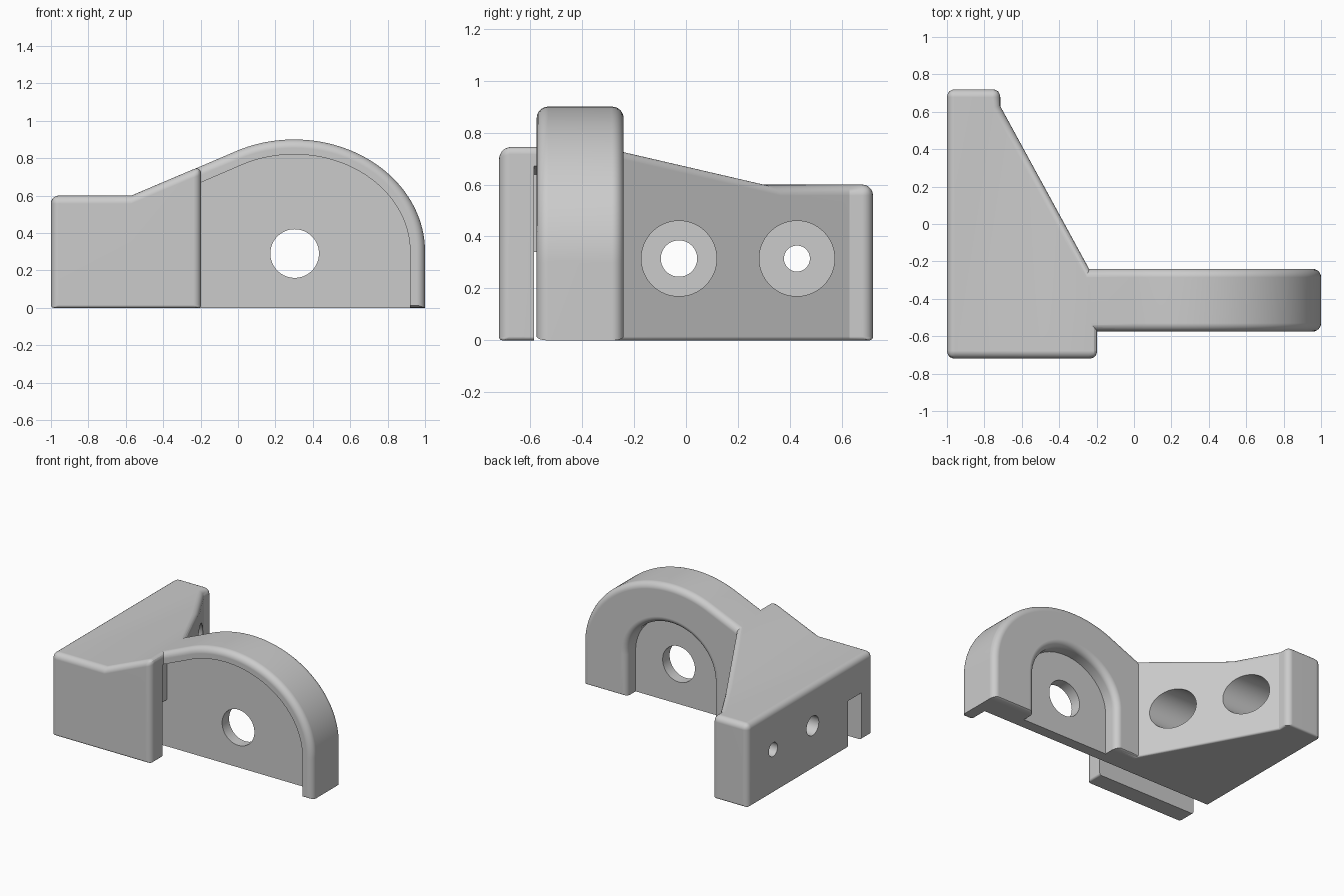
import bpy, bmesh, math
from mathutils import Matrix

old = bpy.data.objects.get("Cube")
if old:
    bpy.data.objects.remove(old, do_unlink=True)

grey = bpy.data.materials.new("plain grey")
grey.use_nodes = True
colour = (0.6, 0.6, 0.6, 1)
grey.diffuse_color = colour
grey.node_tree.nodes["Principled BSDF"].inputs["Base Color"].default_value = colour

BASE, KNEE, RISE = 0.6, -0.57, 0.4246
ROUND = 0.045


def add_object(name, bm):
    bmesh.ops.recalc_face_normals(bm, faces=bm.faces)
    mesh = bpy.data.meshes.new(name)
    bm.to_mesh(mesh)
    bm.free()
    mesh.materials.append(grey)
    ob = bpy.data.objects.new(name, mesh)
    bpy.context.collection.objects.link(ob)
    return ob


def loft(name, rings):
    """Skin a list of equal-length outlines and cap both ends."""
    bm = bmesh.new()
    loops = [[bm.verts.new(p) for p in ring] for ring in rings]
    for a, b in zip(loops, loops[1:]):
        for i in range(len(a)):
            j = (i + 1) % len(a)
            bm.faces.new((a[i], a[j], b[j], b[i]))
    bm.faces.new(loops[0])
    bm.faces.new(loops[-1])
    return add_object(name, bm)


def arch(y, grow, left, bottom):
    """Elliptic arch that runs off to the left in a straight slope."""
    pts = [(left, y, bottom), (1 + grow, y, bottom)]
    for i in range(49):
        t = math.radians(115.4) * i / 48
        pts.append((0.3 + (0.7 + grow) * math.cos(t), y,
                    0.3 + (0.6 + grow) * math.sin(t)))
    x, _, z = pts[-1]
    pts.append((left, y, z - 0.43 * (x - left)))
    return pts


def pocket(y, grow):
    """Round-topped opening, open at the bottom."""
    pts = [(-0.05 - grow, y, -0.1), (0.65 + grow, y, -0.1)]
    for i in range(41):
        t = math.pi * i / 40
        pts.append((0.3 + (0.35 + grow) * math.cos(t), y,
                    0.3 + (0.32 + grow) * math.sin(t)))
    return pts


def circle(x, radius, y, z):
    """Ring of points facing along x."""
    turns = [math.tau * i / 64 for i in range(64)]
    return [(x, y + radius * math.cos(t), z + radius * math.sin(t))
            for t in turns]


def bake(ob):
    """Replace the mesh by its modified result."""
    bpy.context.view_layer.update()
    graph = bpy.context.evaluated_depsgraph_get()
    mesh = bpy.data.meshes.new_from_object(ob.evaluated_get(graph))
    ob.modifiers.clear()
    ob.data = mesh


def combine(ob, tool, operation):
    mod = ob.modifiers.new(operation, "BOOLEAN")
    mod.operation, mod.solver, mod.object = operation, "EXACT", tool
    bake(ob)
    bpy.data.objects.remove(tool, do_unlink=True)


# Mounting block: footprint raised to a level and then sloping top
bm = bmesh.new()
footprint = [(-1, -0.72), (-0.197, -0.72), (-0.197, -0.319),
             (-0.715, 0.63), (-0.715, 0.72), (-1, 0.72)]
bm.faces.new([bm.verts.new((x, y, 0)) for x, y in footprint])
bmesh.ops.bisect_plane(bm, geom=bm.verts[:] + bm.edges[:] + bm.faces[:],
                       plane_co=(KNEE, 0, 0), plane_no=(1, 0, 0))
raised = bmesh.ops.extrude_face_region(bm, geom=bm.faces[:])["geom"]
for v in raised:
    if isinstance(v, bmesh.types.BMVert):
        v.co.z = BASE + max(0, v.co.x - KNEE) * RISE
bmesh.ops.recalc_face_normals(bm, faces=bm.faces)
weight = bm.edges.layers.float.new("bevel_weight_edge")
for e in bm.edges:
    if len(e.link_faces) == 2 and e.calc_face_angle_signed() > 0.6:
        low = max(v.co.z for v in e.verts) < 0.01
        e[weight] = 0.35 if low else 1
block = add_object("bracket_body", bm)
bevel = block.modifiers.new("rounding", "BEVEL")
bevel.limit_method, bevel.width, bevel.segments = "WEIGHT", 0.042, 5
bevel.use_clamp_overlap = False
bake(block)

# Two counterbored mounting holes, cut with stepped cylinders
for y, radius in ((-0.027, 0.07), (0.427, 0.05)):
    steps = ((-1.1, radius), (-0.88, radius), (-0.88, 0.145), (-0.1, 0.145))
    combine(block, loft("mounting_hole", [circle(x, r, y, 0.315)
                                          for x, r in steps]), "DIFFERENCE")

# Arched arm with rounded front and back rims
quarter = [math.pi / 2 * i / 6 for i in range(7)]
curve = [(ROUND * (1 - math.sin(t)), ROUND * (1 - math.cos(t)))
         for t in quarter]
front = [(-0.575 + d, -g) for d, g in reversed(curve)]
back = [(-0.24 - d, -g) for d, g in curve]
arm = loft("arm", [arch(y, g, -0.3, -g * 0.33) for y, g in front + back])
combine(block, arm, "UNION")

# Front recess and the slot that carries on through the block
combine(block, loft("recess", [arch(y, -0.08, -0.27, -0.1)
                               for y in (-0.585, -0.43)]), "DIFFERENCE")
bm = bmesh.new()
bmesh.ops.create_cube(bm, size=1)
bm.transform(Matrix.Translation((-0.66, -0.508, 0.12))
             @ Matrix.Diagonal((0.9, 0.154, 0.44, 1)))
combine(block, add_object("slot", bm), "DIFFERENCE")

# Back pocket with a flared lip
flare = [(-0.35, 0)] + [(-0.24 - d, g) for d, g in
                        [(ROUND - h, ROUND - w) for h, w in
                         [(ROUND * math.sin(t), ROUND * math.cos(t))
                          for t in quarter]]] + [(-0.2, ROUND)]
combine(block, loft("pocket", [pocket(y, g) for y, g in flare]), "DIFFERENCE")

# Pivot hole through the thin web
bm = bmesh.new()
bmesh.ops.create_cone(bm, cap_ends=True, segments=64, radius1=0.13,
                      radius2=0.13, depth=0.4)
bm.transform(Matrix.Translation((0.303, -0.4, 0.29))
             @ Matrix.Rotation(math.pi / 2, 4, "X"))
combine(block, add_object("pivot_hole", bm), "DIFFERENCE")

# Smooth fillets, crisp flats
bpy.context.view_layer.objects.active = block
block.select_set(True)
bpy.ops.object.shade_smooth_by_angle(angle=math.radians(24))
normals = block.modifiers.new("flat_normals", "WEIGHTED_NORMAL")
normals.keep_sharp = True
